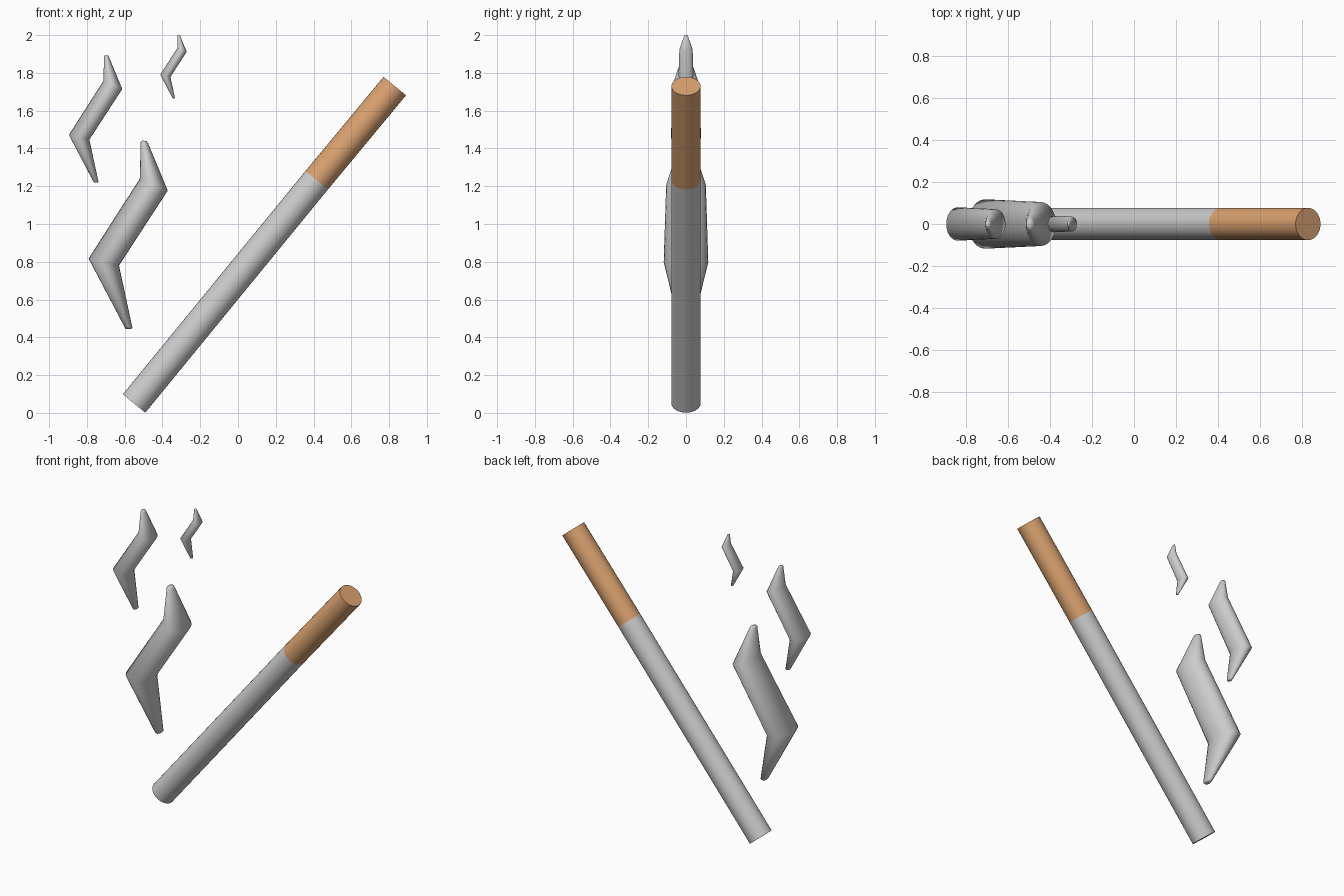
import bpy, bmesh, math
from mathutils import Vector

if "Cube" in bpy.data.objects:
    bpy.data.objects.remove(bpy.data.objects["Cube"], do_unlink=True)


def make_material(name, rgb):
    mat = bpy.data.materials.new(name)
    mat.use_nodes = True
    mat.diffuse_color = (*rgb, 1)
    bsdf = mat.node_tree.nodes["Principled BSDF"]
    bsdf.inputs["Base Color"].default_value = (*rgb, 1)
    bsdf.inputs["Roughness"].default_value = 0.8
    return mat


GREY = make_material("pale_grey", (0.6, 0.6, 0.6))
TAN = make_material("filter_tan", (0.70, 0.36, 0.16))


def smooth(obj, degrees):
    bpy.ops.object.select_all(action="DESELECT")
    obj.select_set(True)
    bpy.context.view_layer.objects.active = obj
    bpy.ops.object.shade_smooth_by_angle(angle=math.radians(degrees))


def loft(name, rings, mat, sides=32, degrees=45):
    """Skin a closed tube through rings of (centre, half axis, half depth in y)."""
    bm = bmesh.new()
    loops = []
    for centre, axis, depth in rings:
        loop = []
        for i in range(sides):
            a = math.tau * i / sides
            p = centre + axis * math.cos(a) + Vector((0, depth * math.sin(a), 0))
            loop.append(bm.verts.new(p))
        loops.append(loop)
    for low, high in zip(loops, loops[1:]):
        for i in range(sides):
            j = (i + 1) % sides
            bm.faces.new((low[i], low[j], high[j], high[i]))
    bm.faces.new(loops[0])
    bm.faces.new(loops[-1])
    bmesh.ops.recalc_face_normals(bm, faces=bm.faces)
    mesh = bpy.data.meshes.new(name)
    bm.to_mesh(mesh)
    bm.free()
    mesh.materials.append(mat)
    obj = bpy.data.objects.new(name, mesh)
    bpy.context.collection.objects.link(obj)
    smooth(obj, degrees)


# Leaning stick: grey paper body and tan filter on one shared axis
tip = Vector((-0.55, 0, 0.05))
seam = Vector((0.417, 0, 1.232))
end = Vector((0.83, 0, 1.73))
radius = 0.077
direction = (end - tip).normalized()
across = Vector((direction.z, 0, -direction.x)) * radius
loft("paper_body", [(tip, across, radius), (seam, across, radius)], GREY)
loft("filter", [(seam, across, radius), (end, across, radius)], TAN)

# Zigzag wisp: left point, right point (x, z) and depth of each ring
WISP = [
    ((-0.013, -0.004), (0.013, -0.004), 0.022),
    ((-0.022, 0.010), (0.021, 0.004), 0.034),
    ((-0.211, 0.370), (-0.050, 0.333), 0.118),
    ((0.060, 0.793), (0.208, 0.730), 0.105),
    ((0.065, 0.986), (0.106, 0.976), 0.031),
    ((0.073, 0.996), (0.098, 0.991), 0.020),
]


def smoke_wisp(name, base, scale):
    rings = []
    for (lx, lz), (rx, rz), depth in WISP:
        left = Vector((lx, 0, lz)) * scale
        right = Vector((rx, 0, rz)) * scale
        rings.append((base + (left + right) / 2, (right - left) / 2, depth * scale))
    loft(name, rings, GREY, sides=24, degrees=80)


smoke_wisp("large_smoke_wisp", Vector((-0.58, 0, 0.447)), 1.0)
smoke_wisp("medium_smoke_wisp", Vector((-0.753, 0, 1.222)), 0.675)
smoke_wisp("small_smoke_wisp", Vector((-0.341, 0, 1.667)), 0.335)
